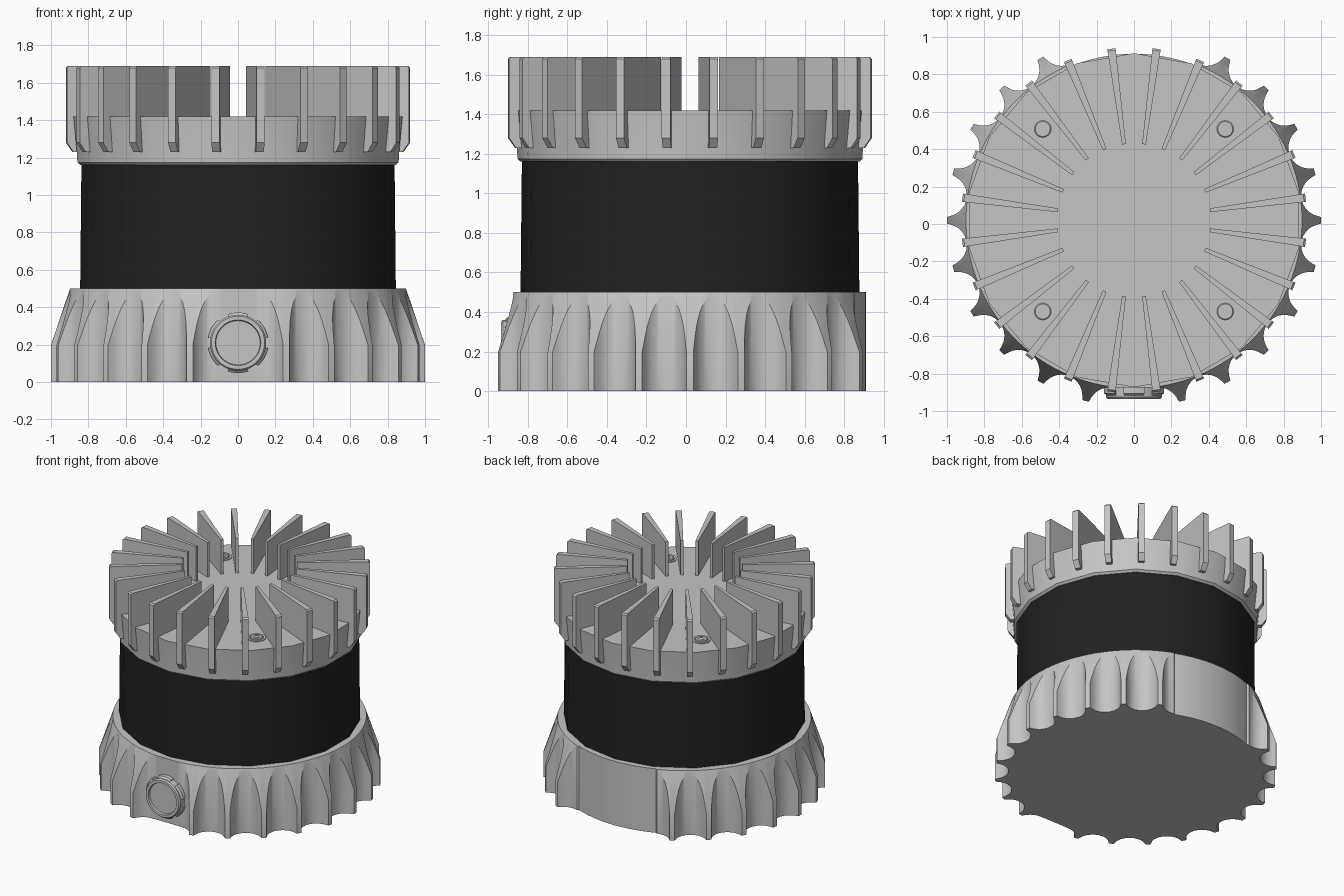
import bpy, bmesh
from math import sin, cos, tan, pi, radians, degrees, sqrt
from mathutils import Matrix, Vector

CENTRE = Vector((0, 0.02, 0))

if "Cube" in bpy.data.objects:
    bpy.data.objects.remove(bpy.data.objects["Cube"])


def material(name, value):
    m = bpy.data.materials.new(name)
    m.use_nodes = True
    colour = (value, value, value, 1)
    m.diffuse_color = colour
    m.node_tree.nodes["Principled BSDF"].inputs["Base Color"].default_value = colour
    return m


GREY = material("light grey metal", 0.56)
BLACK = material("black band", 0.015)


def finish(name, bm, mat, matrix=Matrix()):
    bmesh.ops.recalc_face_normals(bm, faces=bm.faces)
    mesh = bpy.data.meshes.new(name)
    bm.to_mesh(mesh)
    bm.free()
    mesh.materials.append(mat)
    mesh.transform(matrix)
    ob = bpy.data.objects.new(name, mesh)
    ob.location = CENTRE
    bpy.context.collection.objects.link(ob)
    bpy.ops.object.select_all(action="DESELECT")
    ob.select_set(True)
    bpy.context.view_layer.objects.active = ob
    bpy.ops.object.shade_smooth_by_angle(angle=radians(30))
    return ob


def loft(bm, rings):
    """Skin closed rings of points and cap both ends."""
    rows = [[bm.verts.new(p) for p in ring] for ring in rings]
    n = len(rows[0])
    for low, high in zip(rows, rows[1:]):
        for i in range(n):
            j = (i + 1) % n
            bm.faces.new((low[i], low[j], high[j], high[i]))
    bm.faces.new(rows[0])
    bm.faces.new(rows[-1])


def lathe(name, profile, sides, mat, matrix=Matrix()):
    """Turn (radius, height) points; one corner points to +y."""
    bm = bmesh.new()
    turn = [2 * pi * i / sides for i in range(sides)]
    loft(bm, [[(r * sin(a), r * cos(a), z) for a in turn] for r, z in profile])
    return finish(name, bm, mat, matrix)


# Fluted base: vertical scallops cut into a cylinder that becomes a cone
TOP_R, SHOULDER, BASE_TOP = 0.898, 0.2, 0.5


def outline(deg):
    """Radius of the base wall, angle measured from the front."""
    d = abs(deg)
    if d < 7.5:
        return 0.893 / cos(radians(d))    # flat panel behind the port
    if d > 157.5:
        return 0.89                       # smooth recess at the back
    off = radians(d % 15 - 7.5)
    c, a = 1.015, 0.112
    disc = a * a - (c * sin(off)) ** 2
    return min(1, c * cos(off) - sqrt(disc)) if disc > 0 else 1


bottom, arch, top = [], [], []
for i in range(720):
    deg = i / 2 - 180
    r = outline(deg)
    x, y = sin(radians(deg)), -cos(radians(deg))
    t = min(1, (1 - r) / (1 - TOP_R))
    z = SHOULDER + t * (BASE_TOP - SHOULDER) - 0.002
    rim = min(r, TOP_R)
    bottom.append((r * x, r * y, 0))
    arch.append((r * x, r * y, z))
    top.append((rim * x, rim * y, BASE_TOP))
bm = bmesh.new()
loft(bm, [bottom, arch, top])
finish("fluted_base", bm, GREY)

# Dark band and the cap above it
lathe("window_band", [(0.857, 0.49), (0.85, 1.17)], 18, BLACK)
lathe("top_cap", [(0.857, 1.16), (0.872, 1.175), (0.875, 1.23), (0.893, 1.42)], 18, GREY)

# Radial cooling fins, tapering towards the middle
side = [(0.41, 1.4), (0.41, 1.69), (0.915, 1.69), (0.925, 1.68),
        (0.925, 1.28), (0.89, 1.23), (0.84, 1.23)]
bm = bmesh.new()
for k in range(24):
    spin = Matrix.Rotation(radians(7.5 + 15 * k), 3, "Z")
    walls = []
    for s in (-1, 1):
        walls.append([spin @ Vector((r, s * (0.010 + 0.024 * (r - 0.41)), z)) for r, z in side])
    loft(bm, walls)
finish("cooling_fins", bm, GREY)

# Cap screws with a hexagonal socket
for k in range(4):
    a = radians(45 + 90 * k)
    place = Matrix.Translation((0.69 * cos(a), 0.69 * sin(a), 1.42))
    lathe(f"screw_collar_{k + 1}", [(0.066, -0.01), (0.066, 0.006), (0.05, 0.006), (0.05, 0.001)],
          24, GREY, place)
    lathe(f"screw_head_{k + 1}", [(0.045, 0), (0.045, 0.008), (0.04, 0.012), (0.026, 0.012)],
          24, GREY, place)
    lathe(f"screw_socket_{k + 1}", [(0.026, 0.01), (0.026, 0.015), (0.02, 0.015), (0.02, 0.011)],
          6, GREY, place)

# Round port on the front, its axis along -y
port = Matrix.Translation((0, -0.88, 0.21)) @ Matrix.Rotation(pi / 2, 4, "X")
lathe("port_cap", [(0.15, -0.02), (0.15, 0.065), (0.142, 0.075), (0.122, 0.075), (0.118, 0.06)],
      48, GREY, port)
bm = bmesh.new()
for k in range(6):
    rings = []
    for step in range(7):
        a = radians(60 * k + 10 + step * 40 / 6)
        rings.append([(r * cos(a), r * sin(a), z)
                      for r, z in ((0.145, -0.01), (0.162, -0.01), (0.162, 0.045), (0.145, 0.06))])
    loft(bm, rings)
finish("port_grips", bm, GREY, port)
